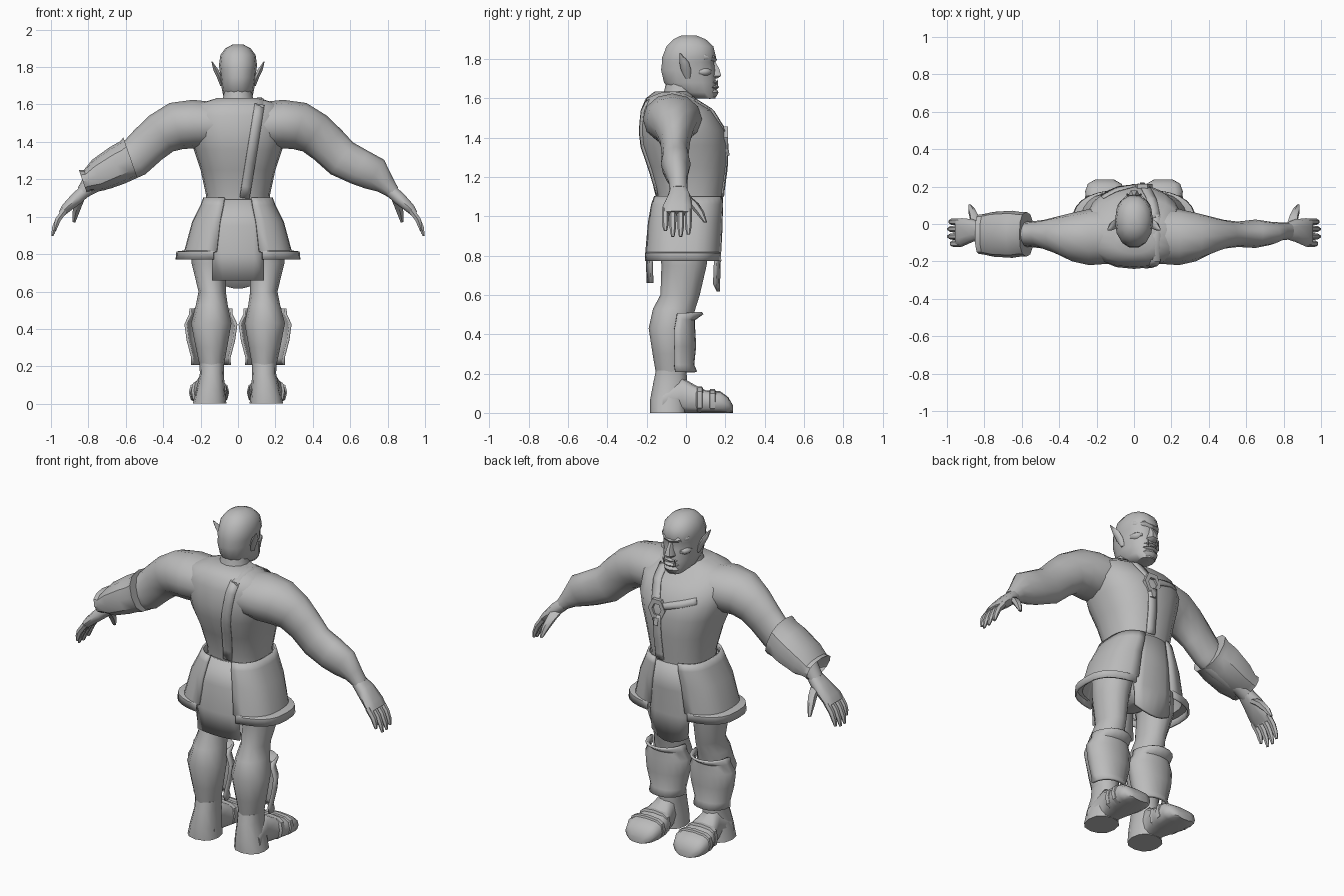
import bpy, bmesh, math
from mathutils import Vector
from mathutils.bvhtree import BVHTree

grey = bpy.data.materials.new("stone_grey")
grey.diffuse_color = (0.5, 0.5, 0.5, 1)


def finish(name, bm, thick=0.0, angle=50):
    bmesh.ops.recalc_face_normals(bm, faces=bm.faces)
    me = bpy.data.meshes.new(name)
    bm.to_mesh(me)
    bm.free()
    ob = bpy.data.objects.new(name, me)
    bpy.context.collection.objects.link(ob)
    me.materials.append(grey)
    if thick:
        mod = ob.modifiers.new("thickness", 'SOLIDIFY')
        mod.thickness, mod.offset = thick, 0
    bpy.ops.object.select_all(action='DESELECT')
    ob.select_set(True)
    bpy.context.view_layer.objects.active = ob
    bpy.ops.object.shade_smooth_by_angle(angle=math.radians(angle))
    return ob


def loft(name, rings, n=12, power=2.0, arc=None, thick=0.0, angle=50):
    """Skin rings of (centre, U vector, V vector); arc gives an open panel in degrees."""
    bm = bmesh.new()
    rows = []
    for c, u, v in rings:
        row = []
        for i in range(n + 1 if arc else n):
            a = math.radians(arc[0] + (arc[1] - arc[0]) * i / n) if arc else 2 * math.pi * i / n
            k = [math.copysign(abs(t) ** (2 / power), t) for t in (math.cos(a), math.sin(a))]
            row.append(bm.verts.new(Vector(c) + Vector(u) * k[0] + Vector(v) * k[1]))
        rows.append(row)
    for r, q in zip(rows, rows[1:]):
        m = len(r)
        for i in range(m - 1 if arc else m):
            j = (i + 1) % m
            bm.faces.new((r[i], r[j], q[j], q[i]))
    if not arc:
        bm.faces.new(rows[0])
        bm.faces.new(rows[-1])
    return finish(name, bm, thick, angle)


def stack(rows):
    """Horizontal rings from (z, cx, cy, rx, ry)."""
    return [((x, y, z), (rx, 0, 0), (0, ry, 0)) for z, x, y, rx, ry in rows]


def limb(rows):
    """Rings square to a path in the xz plane, from (x, y, z, depth, height)."""
    out = []
    for i, (x, y, z, d, h) in enumerate(rows):
        a, b = rows[max(i - 1, 0)], rows[min(i + 1, len(rows) - 1)]
        t = Vector((b[0] - a[0], 0, b[2] - a[2])).normalized()
        out.append(((x, y, z), (0, d, 0), Vector((-t.z, 0, t.x)) * h))
    return out


def side(rows, s):
    return [(r[0] * s,) + tuple(r[1:]) for r in rows]


def blob(name, c, r, seg=12):
    bm = bmesh.new()
    bmesh.ops.create_uvsphere(bm, u_segments=seg, v_segments=seg // 2, radius=1)
    for v in bm.verts:
        v.co = Vector((c[0] + v.co.x * r[0], c[1] + v.co.y * r[1], c[2] + v.co.z * r[2]))
    return finish(name, bm)


# Torso, neck and pelvis
torso = loft("torso", stack([
    (1.05, 0, .02, .17, .165), (1.12, 0, .02, .172, .17), (1.25, 0, .008, .2, .2),
    (1.36, 0, -.01, .237, .222), (1.44, 0, -.02, .262, .22), (1.54, 0, -.045, .27, .185),
    (1.6, 0, -.08, .22, .125), (1.635, 0, -.07, .11, .09)]), n=20, power=2.3)
loft("neck", stack([(1.5, 0, -.05, .13, .11), (1.6, 0, -.035, .09, .085),
                    (1.65, 0, -.025, .077, .083), (1.72, 0, -.015, .07, .08)]))
loft("pelvis", stack([(1.09, 0, .01, .172, .165), (.95, 0, -.01, .19, .16),
                      (.8, 0, -.01, .16, .11), (.74, 0, -.01, .05, .07)]), n=14)

# Head and face
loft("head", stack([
    (1.6, 0, .095, .045, .055), (1.63, 0, .045, .075, .11), (1.68, 0, .02, .086, .135),
    (1.745, 0, .01, .095, .14), (1.785, 0, .01, .098, .135), (1.81, 0, .016, .102, .14),
    (1.865, 0, .02, .094, .122), (1.9, 0, .018, .068, .085), (1.92, 0, .015, .03, .04)]),
    n=14, power=2.2)
loft("nose", [((0, .125, 1.79), (.014, 0, 0), (0, .025, 0)),
              ((0, .145, 1.75), (.02, 0, 0), (0, .028, 0)),
              ((0, .148, 1.715), (.034, 0, 0), (0, .036, 0)),
              ((0, .135, 1.7), (.026, 0, 0), (0, .025, 0))], n=6)
blob("upper_lip", (0, .13, 1.682), (.048, .032, .014), 8)
blob("lower_lip", (0, .135, 1.657), (.05, .034, .014), 8)
blob("chin", (0, .12, 1.63), (.055, .046, .033), 8)
for s in (1, -1):
    loft("brow", [((0, .128, 1.797), (0, .03, 0), (0, 0, .018)),
                  ((s * .045, .12, 1.806), (0, .03, 0), (0, 0, .018)),
                  ((s * .085, .075, 1.81), (0, .028, 0), (0, 0, .014))], n=8)
    blob("cheek", (s * .052, .085, 1.735), (.04, .048, .025), 10)
    loft("tusk", stack([(1.655, s * .034, .155, .008, .008),
                        (1.695, s * .038, .162, .002, .002)]), n=5)
    loft("ear", [((s * .085, .01, 1.7), (0, .012, 0), (s * .012, 0, 0)),
                 ((s * .1, .0, 1.745), (0, .026, 0), (s * .015, 0, 0)),
                 ((s * .118, -.01, 1.785), (0, .024, 0), (s * .016, 0, 0)),
                 ((s * .14, -.03, 1.83), (0, .004, 0), (s * .003, 0, 0))], n=6)

    # Arms and hands
    loft("arm", limb(side([
        (.1, -.06, 1.49, .15, .12), (.24, -.07, 1.495, .15, .13), (.33, -.07, 1.485, .13, .128),
        (.41, -.06, 1.445, .1, .115), (.48, -.055, 1.385, .077, .108), (.555, -.055, 1.312, .068, .104),
        (.65, -.052, 1.265, .076, .098), (.73, -.05, 1.228, .062, .092),
        (.785, -.04, 1.175, .048, .056), (.83, -.037, 1.13, .046, .036)], s)), n=12)
    loft("palm", limb(side([(.815, -.037, 1.14, .044, .034), (.86, -.035, 1.1, .06, .036),
                            (.92, -.045, 1.045, .076, .027), (.945, -.045, 1.015, .072, .018)], s)),
         n=10, power=2.6)
    for i, y in enumerate((-.105, -.067, -.027, .012)):
        d = (.03, .0, .0, .012)[i]
        loft("finger", limb(side([(.925, y, 1.035, .018, .018), (.962, y, .985, .018, .017),
                                  (.982 - d / 3, y, .94 + d / 2, .016, .014),
                                  (.993 - d / 2, y, .897 + d, .009, .007)], s)), n=6)
    loft("thumb", limb(side([(.845, -.01, 1.1, .034, .03), (.855, .035, 1.065, .03, .025),
                             (.868, .07, 1.02, .023, .02), (.878, .098, .97, .009, .009)], s)), n=6)

    # Legs and boots
    loft("leg", stack([
        (.98, s * .1, -.01, .09, .13), (.85, s * .14, -.01, .11, .125), (.75, s * .155, -.01, .093, .115),
        (.6, s * .138, -.03, .073, .1), (.53, s * .14, -.06, .085, .108), (.43, s * .143, -.085, .108, .105),
        (.3, s * .142, -.08, .084, .09), (.2, s * .14, -.075, .064, .078)]), n=12)
    loft("boot_shaft", stack([
        (.215, s * .14, -.075, .066, .078), (.16, s * .14, -.08, .064, .085),
        (.07, s * .147, -.09, .078, .092), (0, s * .152, -.09, .09, .092)]), n=12, power=2.3)
    loft("boot_foot", [((s * (.15 + .03 * max(y, 0)), y, h / 2), (w, 0, 0), (0, 0, h / 2))
                       for y, h, w in ((-.12, .1, .08), (-.02, .18, .062), (.04, .145, .08),
                                       (.1, .115, .1), (.175, .11, .106), (.215, .08, .09),
                                       (.238, .04, .05))], n=12, power=3)
    for y, h, w in ((.07, .135, .095), (.135, .122, .108)):
        loft("boot_strap", [((s * .155, y + k, h / 2), (w + e, 0, 0), (0, 0, h / 2 + e - .001))
                            for k, e in ((-.018, -.012), (-.012, .0), (.012, .0), (.018, -.012))],
             n=12, power=3, angle=30)

    # Greaves wrapping the shins, flared at both lips
    loft("greave", stack([
        (.508, s * .145, -.045, .108, .13), (.475, s * .145, -.05, .11, .09), (.425, s * .145, -.06, .135, .1),
        (.34, s * .145, -.06, .123, .105), (.245, s * .145, -.06, .098, .095), (.208, s * .145, -.055, .1, .105)]),
        n=10, power=2.2, arc=(0, 180), thick=.014, angle=40)

    # Side panels of the skirt with a jutting hem
    a = 0 if s > 0 else 180
    loft("skirt_panel", stack([
        (1.1, 0, .01, .18, .172), (1.06, 0, .005, .195, .182), (.97, 0, -.005, .24, .188),
        (.815, 0, -.015, .283, .192), (.81, 0, -.015, .325, .194), (.772, 0, -.015, .328, .194)]),
        n=12, power=2.8, arc=(a - 74, a + 74), thick=.012, angle=30)


# Cloth flaps hanging between the skirt panels
def flap(name, rows, sgn):
    bm = bmesh.new()
    grid = [[bm.verts.new((w * t, y - sgn * .02 * t * t, z - dip * (1 - t * t)))
             for t in (-1, -.6, -.2, .2, .6, 1)] for z, y, w, dip in rows]
    for r, q in zip(grid, grid[1:]):
        for i in range(5):
            bm.faces.new((r[i], r[i + 1], q[i + 1], q[i]))
    finish(name, bm, .016, 40)


flap("back_flap", [(1.09, -.155, .09, 0), (.95, -.188, .138, 0), (.8, -.198, .138, 0), (.66, -.193, .136, 0)], -1)
flap("front_flap", [(1.09, .182, .09, 0), (.93, .178, .115, 0), (.78, .17, .125, 0), (.655, .165, .115, .04)], 1)

# Harness straps laid over the torso
tree = BVHTree.FromObject(torso, bpy.context.evaluated_depsgraph_get())


def strap(name, start, end, direction, width=.026, steps=9):
    bm = bmesh.new()
    p, q = Vector((start[0], 0, start[1])), Vector((end[0], 0, end[1]))
    across = (q - p).normalized().cross(Vector((0, 1, 0))) * width
    rows = []
    for i in range(steps):
        row = []
        for t in (-1, 0, 1):
            c = p.lerp(q, i / (steps - 1)) + across * t
            hit = tree.ray_cast(c + Vector((0, direction, 0)), Vector((0, -direction, 0)))[0]
            row.append(bm.verts.new((c.x, hit.y + direction * .003 if hit else direction * .06, c.z)))
        rows.append(row)
    for r, n in zip(rows, rows[1:]):
        for j in range(2):
            bm.faces.new((r[j], r[j + 1], n[j + 1], n[j]))
    finish(name, bm, .008, 40)


strap("back_strap", (.115, 1.6), (.035, 1.1), -1)
strap("shoulder_strap", (.115, 1.6), (.06, 1.44), 1)
strap("chest_strap", (.02, 1.42), (-.17, 1.48), 1, .018)
strap("lower_strap", (.045, 1.37), (.04, 1.1), 1)
loft("strap_bridge", [((.115, y, z), (.026, 0, 0), (0, 0, .012))
                      for y, z in ((-.2, 1.59), (-.13, 1.618), (-.06, 1.626), (.0, 1.61), (.05, 1.585))], n=6)

# Six-sided harness ring on the chest
bm = bmesh.new()
loops = [[bm.verts.new((.045 + r * math.cos(i * math.pi / 3), y, 1.4 + 1.2 * r * math.sin(i * math.pi / 3)))
          for i in range(6)] for r, y in ((.03, .19), (.03, .213), (.055, .213), (.055, .19))]
for k in range(4):
    r, q = loops[k], loops[(k + 1) % 4]
    for i in range(6):
        bm.faces.new((r[i], r[(i + 1) % 6], q[(i + 1) % 6], q[i]))
finish("harness_ring", bm, angle=30)
loft("ring_tab", stack([(1.35, .045, .2, .03, .018), (1.31, .045, .208, .022, .016)]), n=6, angle=30)

# Bracer on one forearm with raised lips, closed onto the arm at both ends
loft("bracer", [((x, -.055, z), (0, d, 0), (-h * .35, 0, h)) for x, z, d, h in (
    (-.79, 1.175, .05, .04), (-.83, 1.19, .105, .06), (-.805, 1.195, .108, .055), (-.75, 1.222, .12, .083),
    (-.65, 1.275, .126, .098), (-.6, 1.3, .118, .1), (-.575, 1.315, .12, .108), (-.575, 1.315, .06, .08))],
    n=12, power=2.4, angle=35)
